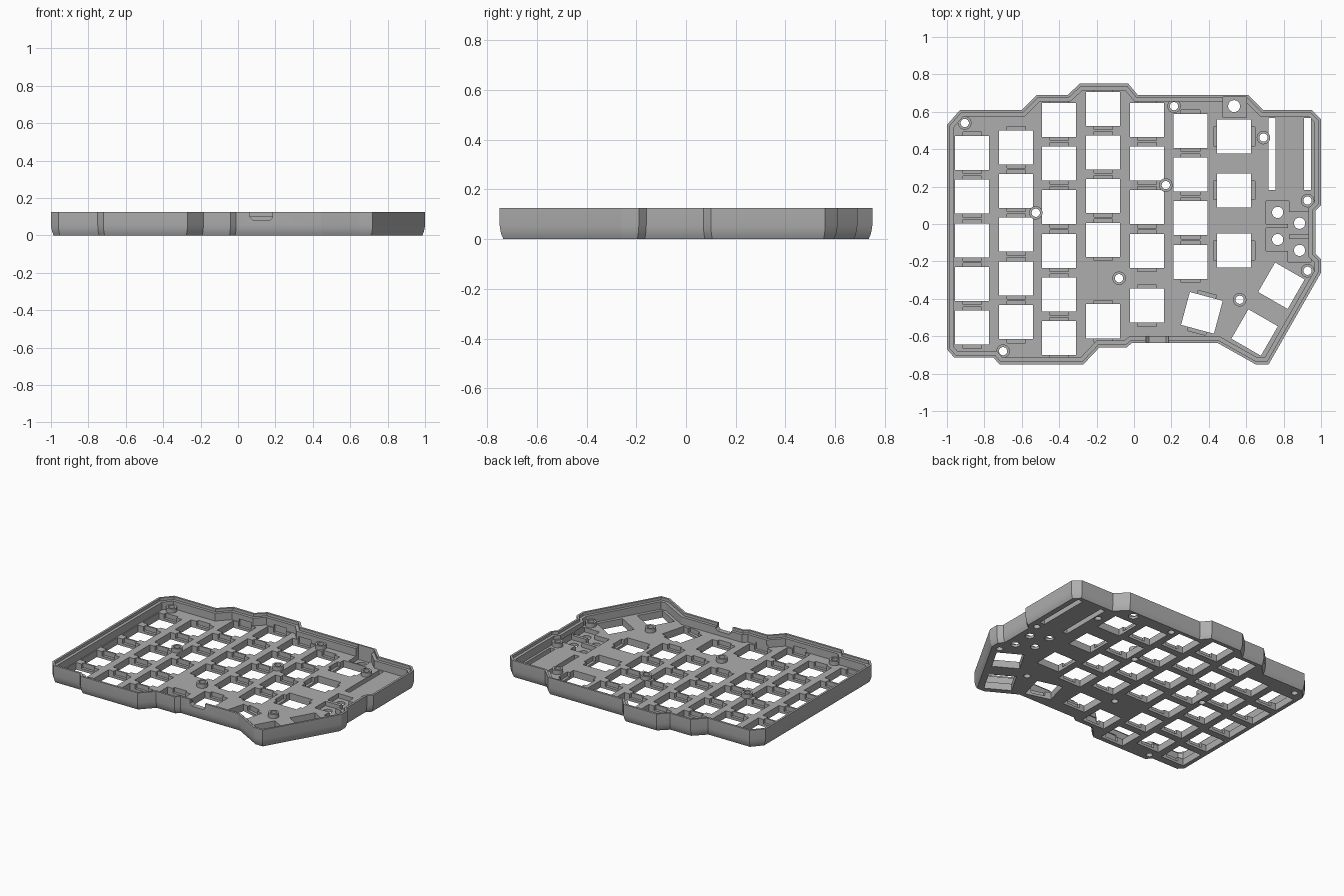
import bpy, bmesh, math
from mathutils import Vector, Matrix

if "Cube" in bpy.data.objects:
    bpy.data.objects.remove(bpy.data.objects["Cube"])

HEIGHT, FLOOR, WEB = 0.125, 0.05, 0.018
KEY, PITCH = 0.182, 0.2335

grey = bpy.data.materials.new("case grey")
grey.use_nodes = True
grey.diffuse_color = (0.42, 0.42, 0.42, 1)
grey.node_tree.nodes["Principled BSDF"].inputs["Base Color"].default_value = grey.diffuse_color

# Case outline, clockwise from the back left corner
outline = [Vector(p) for p in (
    (-1, .53), (-.93, .61), (-.6, .61), (-.52, .69), (-.355, .69), (-.29, .75),
    (-.03, .75), (.02, .69), (.61, .69), (.69, .61), (.95, .61), (1, .56),
    (1, .1), (.97, .07), (.97, -.16), (1, -.19), (1, -.26), (.72, -.75),
    (.65, -.75), (.445, -.635), (-.01, -.635), (-.04, -.66), (-.185, -.66),
    (-.27, -.75), (-.72, -.75), (-.75, -.715), (-.96, -.715), (-1, -.67))]


def inset(points, d):
    """Move a clockwise outline inwards by d with mitred corners."""
    result = []
    for i, p in enumerate(points):
        a = (p - points[i - 1]).normalized()
        b = (points[(i + 1) % len(points)] - p).normalized()
        na, nb = Vector((a.y, -a.x)), Vector((b.y, -b.x))
        result.append(p + (na + nb) * d / (1 + na.dot(nb)))
    return result


def finish(bm, name):
    bmesh.ops.recalc_face_normals(bm, faces=bm.faces)
    mesh = bpy.data.meshes.new(name)
    bm.to_mesh(mesh)
    bm.free()
    mesh.materials.append(grey)
    obj = bpy.data.objects.new(name, mesh)
    bpy.context.collection.objects.link(obj)
    return obj


def add_box(bm, x, y, w, d, z0, z1, turn=0):
    m = (Matrix.Translation((x, y, (z0 + z1) / 2))
         @ Matrix.Rotation(math.radians(turn), 4, 'Z')
         @ Matrix.Diagonal((w, d, z1 - z0, 1)))
    bmesh.ops.create_cube(bm, size=1, matrix=m)


def add_drill(bm, x, y, r):
    bmesh.ops.create_cone(bm, cap_ends=True, segments=32, radius1=r, radius2=r,
                          depth=1, matrix=Matrix.Translation((x, y, 0)))


# Tray: rounded-under outer wall, stepped rim, inner wall, floor
bm = bmesh.new()
section = ((.015, 0), (.008, .015), (.003, .032), (0, .055), (0, HEIGHT),
           (.015, HEIGHT), (.015, .105), (.036, .105), (.036, FLOOR))
rings = [[bm.verts.new((p.x, p.y, z)) for p in inset(outline, d)] for d, z in section]
for low, high in zip(rings, rings[1:]):
    for i in range(len(low)):
        bm.faces.new((low[i - 1], low[i], high[i], high[i - 1]))
bm.faces.new(rings[0])
bm.faces.new(rings[-1])
tray = finish(bm, "case_tray")

# Key positions: column x, top key y, key count
keys = []
for x, top, count in ((-.865, .38, 5), (-.63, .41, 5), (-.4, .557, 6),
                      (-.165, .616, 4), (.07, .557, 4), (.302, .498, 4)):
    keys += [(x, top - i * PITCH, 0) for i in range(count)]
keys += [(-.165, -.52, 0), (.07, -.436, 0), (.363, -.475, -15)]
side_keys = [(.535, y, 0) for y in (.468, .18, -.142)]
corner_keys = [(.645, -.58, -30), (.788, -.33, -30)]

screws = ((-.905, .54), (-.7, -.68), (-.525, .06), (-.08, -.29), (.17, .208),
          (.214, .63), (.692, .462), (.928, .125), (.928, -.25), (.565, -.405))
sockets = ((.768, .062), (.885, .004), (.768, -.083), (.885, -.141))

# Through holes for keys, slots, screws and sockets
holes = bmesh.new()
for x, y, turn in keys + side_keys + corner_keys:
    add_box(holes, x, y, KEY, KEY, -.1, .2, turn)
for x in (.738, .928):
    add_box(holes, x, .373, .038, .385, -.1, .2)
for x, y in screws:
    add_drill(holes, x, y, .022)
for x, y in sockets:
    add_drill(holes, x, y, .03)
add_drill(holes, .535, .63, .032)

# Clip notches and component pockets, leaving a thin web below
pockets = bmesh.new()
for x, y, turn in keys:
    add_box(pockets, x, y, .1, KEY + .04, WEB, .07, turn)
for x, y, turn in side_keys:
    add_box(pockets, x, y, KEY + .04, .1, WEB, .07)
for x, y in sockets:
    add_box(pockets, x, y, .122, .122, WEB, .07)
add_box(pockets, .538, .625, .125, .11, WEB, .2)

# Cable opening in the front wall
port = bmesh.new()
profile = ((.065, .2), (.065, .095), (.08, .08), (.17, .08), (.185, .095), (.185, .2))
face = port.faces.new([port.verts.new((x, -.7, z)) for x, z in profile])
extruded = bmesh.ops.extrude_face_region(port, geom=[face])["geom"]
bmesh.ops.translate(port, vec=(0, .13, 0),
                    verts=[v for v in extruded if isinstance(v, bmesh.types.BMVert)])

bpy.context.view_layer.objects.active = tray
for bm, name in ((holes, "hole_cutter"), (pockets, "pocket_cutter"), (port, "port_cutter")):
    cutter = finish(bm, name)
    cutter.hide_render = True
    mod = tray.modifiers.new(name, 'BOOLEAN')
    mod.operation, mod.solver, mod.object = 'DIFFERENCE', 'EXACT', cutter
    mod.use_self = True
    bpy.ops.object.modifier_apply(modifier=mod.name)
    bpy.data.objects.remove(cutter)

# Screw bosses: short tubes standing on the floor
bm = bmesh.new()
boss = ((.022, FLOOR), (.036, FLOOR), (.036, .08), (.022, .08))
for x, y in screws:
    loops = [[bm.verts.new((x + r * math.cos(a * math.tau / 32),
                            y + r * math.sin(a * math.tau / 32), z))
              for a in range(32)] for r, z in boss]
    for k in range(4):
        one, two = loops[k - 1], loops[k]
        for i in range(32):
            bm.faces.new((one[i - 1], one[i], two[i], two[i - 1]))
bosses = finish(bm, "screw_bosses")

for obj in (tray, bosses):
    bpy.ops.object.select_all(action='DESELECT')
    obj.select_set(True)
    bpy.context.view_layer.objects.active = obj
    bpy.ops.object.shade_smooth_by_angle(angle=math.radians(25))
